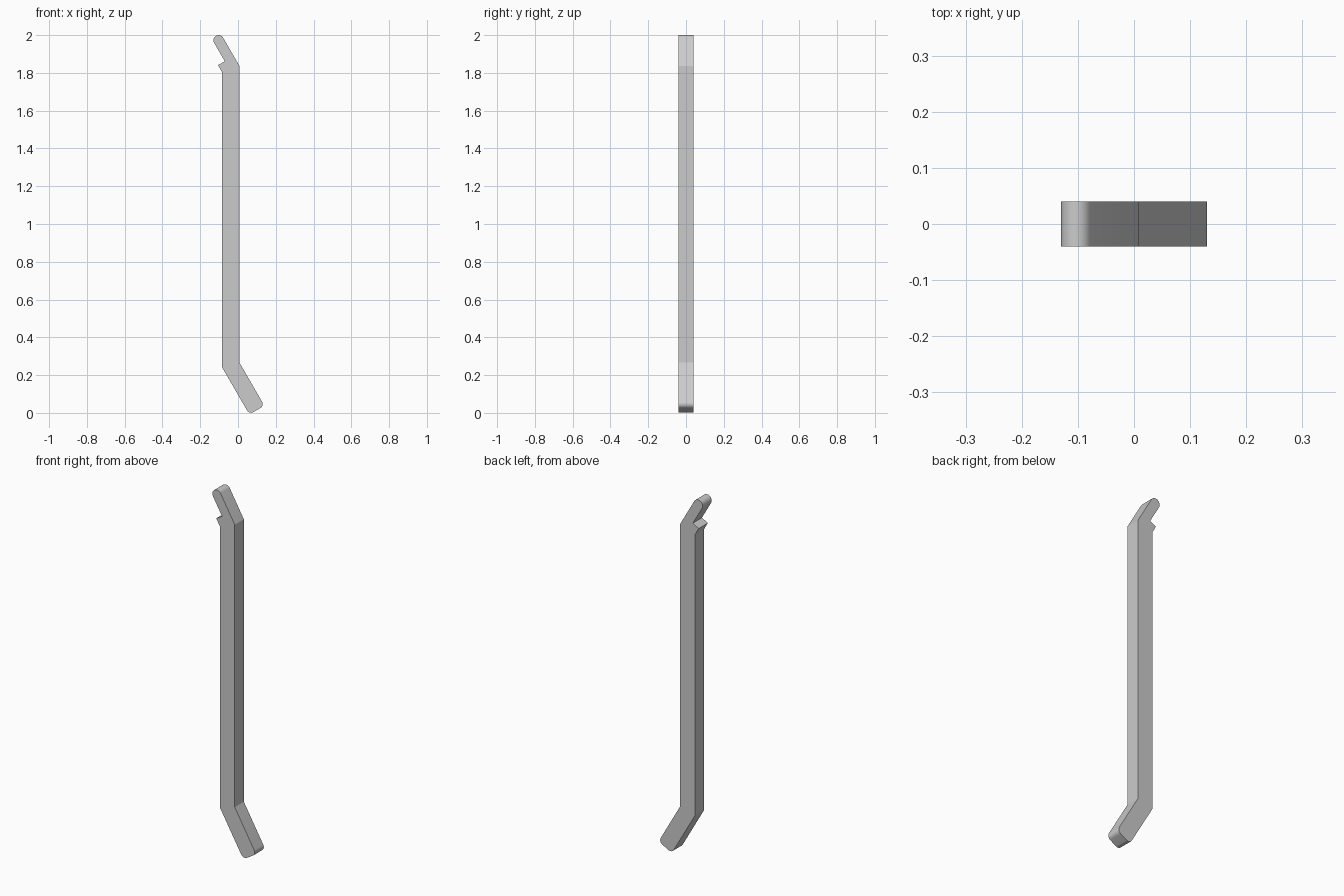
import bpy
import bmesh
import math
from mathutils import Vector

cube = bpy.data.objects.get("Cube")
if cube:
    bpy.data.objects.remove(cube, do_unlink=True)

HALF_DEPTH = 0.04
ACROSS = Vector((math.cos(math.radians(30)), 0.5))   # across the slanted arms
ALONG = Vector((0.5, -math.cos(math.radians(30))))   # down the slanted arms


def slanted(n, t):
    return ACROSS * n + ALONG * t


def fillet(prev, corner, nxt, radius, steps=8):
    """Arc that rounds a right-angled corner."""
    a = (prev - corner).normalized() * radius
    b = (nxt - corner).normalized() * radius
    centre = corner + a + b
    angles = [math.pi / 2 * i / steps for i in range(steps + 1)]
    return [centre - b * math.cos(s) - a * math.sin(s) for s in angles]


# Side profile: corner point and rounding radius
corners = [
    (slanted(0.048, 0.037), 0.025),       # foot
    (slanted(0.140, 0.037), 0.025),
    (Vector((0.008, 0.266)), 0),          # shaft, right edge
    (Vector((0.008, 1.836)), 0),
    (slanted(0.925, -1.787), 0.0275),     # rounded tip
    (slanted(0.870, -1.787), 0.0275),
    (slanted(0.870, -1.647), 0),          # notch and barb
    (Vector((-0.106, 1.841)), 0),
    (Vector((-0.084, 1.803)), 0),         # shaft, left edge
    (Vector((-0.084, 0.241)), 0),
]
outline = []
for i, (point, radius) in enumerate(corners):
    if radius:
        outline += fillet(corners[i - 1][0], point, corners[(i + 1) % len(corners)][0], radius)
    else:
        outline.append(point)

# Extrude the profile through the depth
bm = bmesh.new()
face = bm.faces.new([bm.verts.new((p.x, -HALF_DEPTH, p.y)) for p in outline])
grown = bmesh.ops.extrude_face_region(bm, geom=[face])
bmesh.ops.translate(bm, vec=(0, 2 * HALF_DEPTH, 0),
                    verts=[g for g in grown["geom"] if isinstance(g, bmesh.types.BMVert)])
bmesh.ops.remove_doubles(bm, verts=bm.verts, dist=0.0002)
bmesh.ops.recalc_face_normals(bm, faces=bm.faces)
mesh = bpy.data.meshes.new("bent_bar")
bm.to_mesh(mesh)
bm.free()
bar = bpy.data.objects.new("bent_bar", mesh)
bpy.context.collection.objects.link(bar)

# Plain grey
grey = bpy.data.materials.new("light_grey")
grey.use_nodes = True
colour = (0.6, 0.6, 0.6, 1)
grey.diffuse_color = colour
grey.node_tree.nodes["Principled BSDF"].inputs["Base Color"].default_value = colour
mesh.materials.append(grey)

# Smooth the rounded ends, keep the bends crisp
bpy.ops.object.select_all(action="DESELECT")
bar.select_set(True)
bpy.context.view_layer.objects.active = bar
bpy.ops.object.shade_smooth_by_angle(angle=math.radians(20))
